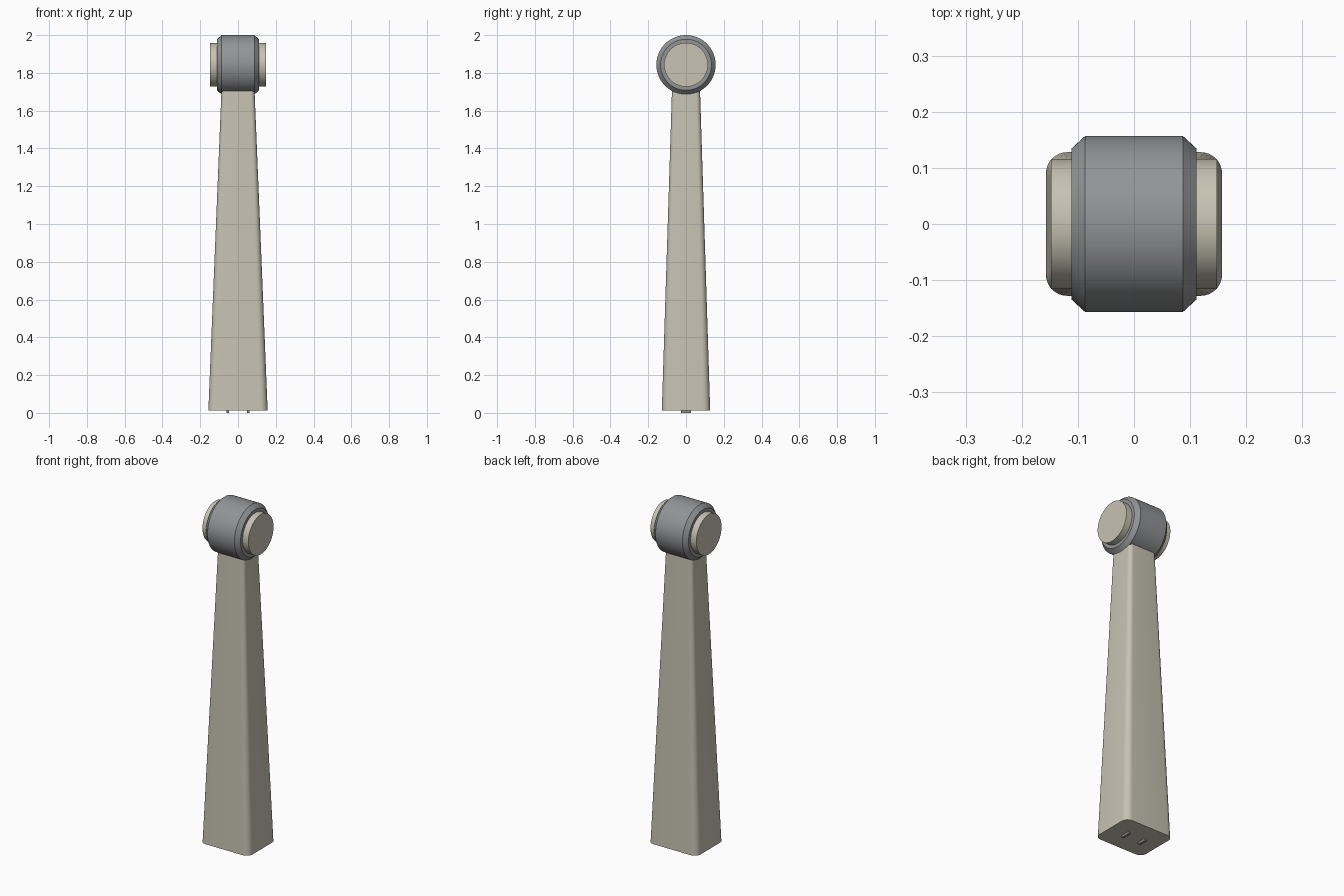
import bpy, bmesh
from math import sin, cos, pi, radians

cube = bpy.data.objects.get("Cube")
if cube:
    bpy.data.objects.remove(cube, do_unlink=True)


def material(name, rgb):
    mat = bpy.data.materials.new(name)
    mat.use_nodes = True
    mat.diffuse_color = (*rgb, 1)
    mat.node_tree.nodes["Principled BSDF"].inputs["Base Color"].default_value = (*rgb, 1)
    return mat


beige = material("warm beige", (0.57, 0.54, 0.45))
grey = material("mid grey", (0.29, 0.295, 0.305))


def loft(name, rings, mat):
    """Skin a list of equal-length point rings and cap both ends."""
    bm = bmesh.new()
    loops = [[bm.verts.new(p) for p in ring] for ring in rings]
    count = len(loops[0])
    for a, b in zip(loops, loops[1:]):
        for i in range(count):
            j = (i + 1) % count
            bm.faces.new((a[i], a[j], b[j], b[i]))
    bm.faces.new(loops[0])
    bm.faces.new(loops[-1])
    bmesh.ops.recalc_face_normals(bm, faces=bm.faces)
    mesh = bpy.data.meshes.new(name)
    bm.to_mesh(mesh)
    bm.free()
    mesh.materials.append(mat)
    obj = bpy.data.objects.new(name, mesh)
    bpy.context.collection.objects.link(obj)
    bpy.ops.object.select_all(action='DESELECT')
    obj.select_set(True)
    bpy.context.view_layer.objects.active = obj
    bpy.ops.object.shade_smooth_by_angle(angle=radians(30))
    return obj


def rounded_rect(hx, hy, r, z, steps=8):
    points = []
    for k, (sx, sy) in enumerate([(1, 1), (-1, 1), (-1, -1), (1, -1)]):
        for i in range(steps + 1):
            a = (k + i / steps) * pi / 2
            points.append((sx * (hx - r) + r * cos(a), sy * (hy - r) + r * sin(a), z))
    return points


HEAD_Z = 1.843


def circle_x(x, r, count=64):
    return [(x, r * cos(2 * pi * i / count), HEAD_Z + r * sin(2 * pi * i / count))
            for i in range(count)]


# Tapered handle, its top hidden inside the head
loft("handle", [rounded_rect(0.157, 0.128, 0.038, 0.012),
                rounded_rect(0.082, 0.07, 0.02, HEAD_Z)], beige)

# Chamfered barrel lying across the top
loft("head_barrel", [circle_x(x, r) for x, r in
                     [(-0.111, 0.135), (-0.087, 0.157), (0.087, 0.157), (0.111, 0.135)]], grey)

# End caps and contact pins, one of each per side
for side, s in (("left", 1), ("right", -1)):
    loft(side + "_end_cap", [circle_x(s * 0.1, 0.116), circle_x(s * 0.148, 0.116)], beige)
    pin = loft(side + "_contact_pin", [rounded_rect(0.007, 0.026, 0.002, 0, 2),
                                       rounded_rect(0.007, 0.026, 0.002, 0.03, 2)], grey)
    pin.location.x = s * 0.055
